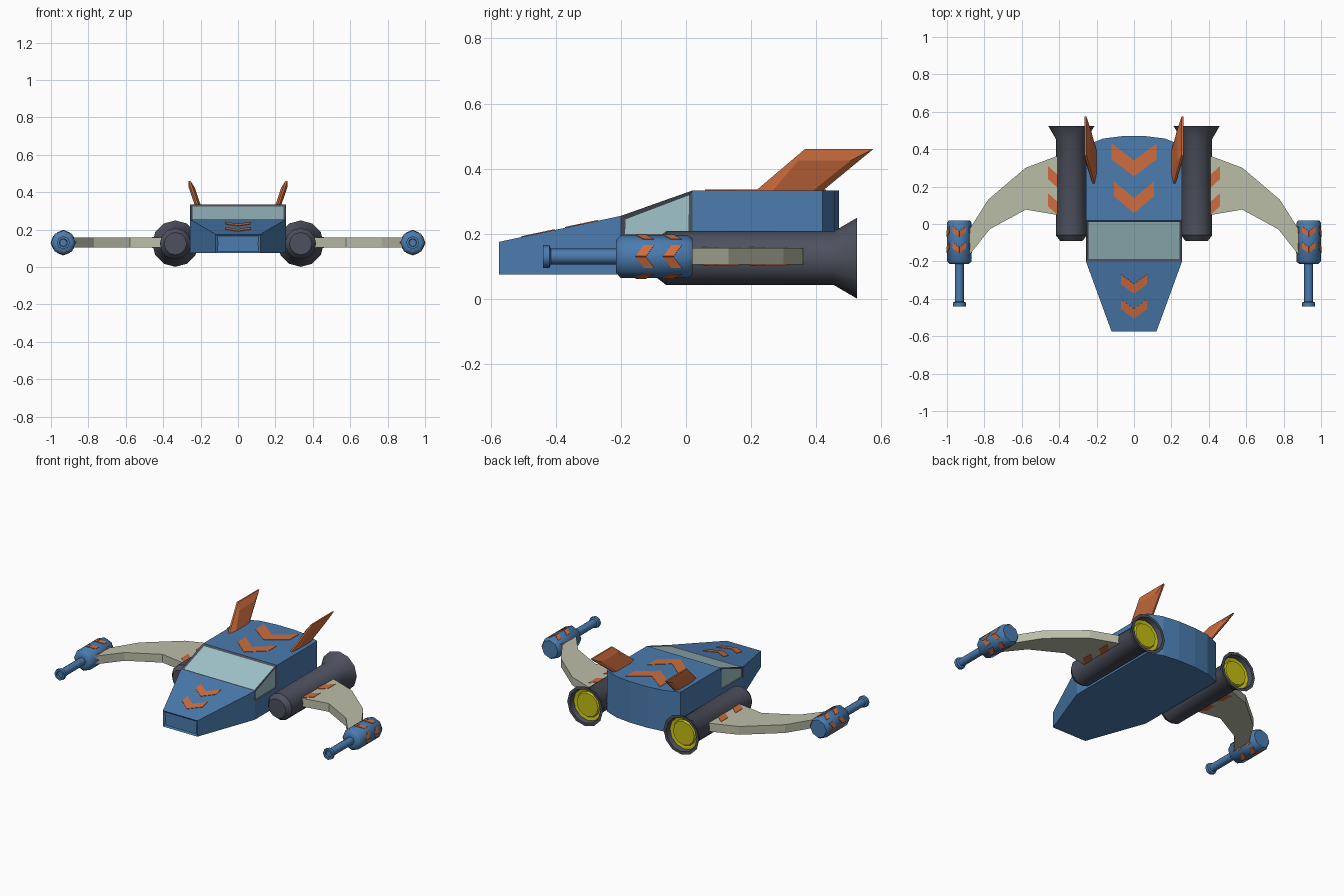
import bpy, bmesh
from math import sin, cos, tau, radians
from mathutils import Vector

cube = bpy.data.objects.get("Cube")
if cube:
    bpy.data.objects.remove(cube, do_unlink=True)


def material(name, rgb):
    m = bpy.data.materials.new(name)
    m.use_nodes = True
    m.diffuse_color = (*rgb, 1)
    m.node_tree.nodes["Principled BSDF"].inputs["Base Color"].default_value = (*rgb, 1)
    return m


BLUE = material("hull_blue", (0.07, 0.2, 0.43))
GREY = material("dark_grey", (0.075, 0.082, 0.112))
GLASS = material("pale_glass", (0.35, 0.55, 0.59))
ORANGE = material("orange", (0.62, 0.155, 0.05))
BEIGE = material("beige", (0.5, 0.51, 0.39))
YELLOW = material("thruster_yellow", (0.55, 0.51, 0.006))


def finish(bm, name, mats, mirror=False, smooth=None, plate=False):
    """Turn a bmesh into an object, with optional mirroring and smoothing."""
    if not plate:
        bmesh.ops.recalc_face_normals(bm, faces=bm.faces)
    mesh = bpy.data.meshes.new(name)
    bm.to_mesh(mesh)
    bm.free()
    for m in mats:
        mesh.materials.append(m)
    ob = bpy.data.objects.new(name, mesh)
    bpy.context.collection.objects.link(ob)
    if smooth:
        bpy.ops.object.select_all(action='DESELECT')
        ob.select_set(True)
        bpy.context.view_layer.objects.active = ob
        bpy.ops.object.shade_smooth_by_angle(angle=radians(smooth))
    if plate:
        s = ob.modifiers.new("thickness", 'SOLIDIFY')
        s.thickness, s.offset = 0.005, 0
    if mirror:
        ob.modifiers.new("mirror", 'MIRROR')
    return ob


def loft(bm, rings):
    """Skin closed rings of points and cap both ends; return the bands."""
    rows = [[bm.verts.new(p) for p in ring] for ring in rings]
    n = len(rows[0])
    bands = [[bm.faces.new((a[i], a[(i + 1) % n], b[(i + 1) % n], b[i])) for i in range(n)]
             for a, b in zip(rows, rows[1:])]
    caps = [bm.faces.new(rows[0]), bm.faces.new(rows[-1])]
    return bands, caps


def revolve(name, profile, sides, x, z, mats, smooth, painted_from=None):
    """Spin (radius, y) points about a lengthwise axis."""
    bm = bmesh.new()
    bands, caps = loft(bm, [[(x + r * cos(tau * i / sides), y, z + r * sin(tau * i / sides))
                             for i in range(sides)] for r, y in profile])
    if painted_from is not None:
        for face in sum(bands[painted_from:], []) + caps[1:]:
            face.material_index = 1
    return finish(bm, name, mats, True, smooth)


def chevron(bm, place, tip, width, drop, thick):
    """Two slanted quads meeting at a point; place maps (across, along) to 3D."""
    for side in (-1, 1):
        pts = [(0, tip), (side * width, tip + drop),
               (side * width, tip + drop + thick), (0, tip + thick)]
        bm.faces.new([bm.verts.new(place(*p)) for p in pts])


# Hull: sections of y, half width, window sill, roof
FLOOR = 0.075
sections = [(-0.575, 0.12, 0.125, 0.175), (-0.2, 0.257, 0.187, 0.255),
            (0.02, 0.257, 0.187, 0.333), (0.42, 0.257, 0.187, 0.333),
            (0.457, 0.165, 0.187, 0.333), (0.47, 0.06, 0.187, 0.333)]
bm = bmesh.new()
bands, caps = loft(bm, [[(-w, y, FLOOR), (-w, y, sill), (-w, y, top),
                         (w, y, top), (w, y, sill), (w, y, FLOOR)]
                        for y, w, sill, top in sections])
bmesh.ops.recalc_face_normals(bm, faces=bm.faces)
windows = bands[1][1:4]
for f in windows:
    f.material_index = 1
bmesh.ops.inset_individual(bm, faces=windows, thickness=0.018, depth=-0.005)
for f in windows:
    f.material_index = 2
bmesh.ops.inset_individual(bm, faces=caps[:1], thickness=0.013, depth=-0.008)
finish(bm, "hull", [BLUE, GREY, GLASS])

# Hull chevrons on the roof and the sloping nose
bm = bmesh.new()


def on_roof(u, v):
    return (u, v, 0.333)


def on_nose(u, v):
    return (u, v, 0.175 + (v + 0.575) * 0.08 / 0.375)


chevron(bm, on_roof, 0.255, 0.12, 0.09, 0.085)
chevron(bm, on_roof, 0.058, 0.107, 0.09, 0.08)
for tip in (-0.372, -0.505):
    chevron(bm, on_nose, tip, 0.07, 0.05, 0.052)
finish(bm, "hull_chevrons", [ORANGE], plate=True)

# Engines with flared, glowing nozzles
revolve("engines",
        [(0.06, -0.09), (0.083, -0.06), (0.083, 0.455), (0.124, 0.525),
         (0.106, 0.525), (0.1, 0.495), (0.08, 0.49), (0.074, 0.502)],
        12, 0.335, 0.125, [GREY, YELLOW], 35, painted_from=5)

# Curved wings: (x, trailing y, leading x, leading y)
WING_LOW, WING_TOP = 0.105, 0.157
bm = bmesh.new()
spans = [(0.34, 0.36, 0.34, 0.04), (0.42, 0.36, 0.42, 0.05), (0.58, 0.3, 0.578, 0.077),
         (0.78, 0.13, 0.77, -0.027), (0.9, -0.06, 0.9, -0.19)]
loft(bm, [[(tx, ty, WING_LOW), (tx, ty, WING_TOP), (lx, ly, WING_TOP), (lx, ly, WING_LOW)]
          for tx, ty, lx, ly in spans])
finish(bm, "wings", [BEIGE], True)

bm = bmesh.new()
for z in (WING_LOW, WING_TOP):
    for tip in (0.19, 0.045):
        chevron(bm, lambda u, v: (0.405 + u, v, z), tip, 0.055, 0.05, 0.07)
finish(bm, "wing_chevrons", [ORANGE], True, plate=True)

# Wingtip cannons
GUN_X, GUN_Z, GUN_R = 0.934, 0.13, 0.066
revolve("cannons",
        [(0.02, -0.43), (0.022, -0.44), (0.035, -0.44), (0.035, -0.42), (0.024, -0.415),
         (0.024, -0.215), (0.05, -0.215), (GUN_R, -0.2), (GUN_R, 0.005), (0.056, 0.02)],
        8, GUN_X, GUN_Z, [BLUE], 48)

# Chevrons wrapped over four edges of each cannon
bm = bmesh.new()
facet = 2 * GUN_R * sin(tau / 16)
for quarter in range(4):
    a = tau * quarter / 4

    def on_gun(u, v):
        b = a + (tau / 8 if u >= 0 else -tau / 8)
        corner = Vector((cos(a), 0, sin(a))) * GUN_R
        nxt = Vector((cos(b), 0, sin(b))) * GUN_R
        return corner.lerp(nxt, abs(u) / facet) + Vector((GUN_X, v, GUN_Z))

    for tip in (-0.155, -0.07):
        chevron(bm, on_gun, tip, 0.037, 0.025, 0.032)
finish(bm, "cannon_chevrons", [ORANGE], True, plate=True)

# Swept tail fins with a chamfered rim
bm = bmesh.new()
outline = [(0.2, 0.32), (0.365, 0.46), (0.575, 0.46), (0.405, 0.32)]
panel = [(0.255, 0.32), (0.345, 0.425), (0.505, 0.425), (0.375, 0.32)]


def fin_ring(points, offset):
    return [(0.216 + (z - 0.333) * 0.34 + offset, y, z) for y, z in points]


loft(bm, [fin_ring(panel, -0.016), fin_ring(outline, -0.005),
          fin_ring(outline, 0.005), fin_ring(panel, 0.016)])
finish(bm, "tail_fins", [ORANGE], True)
